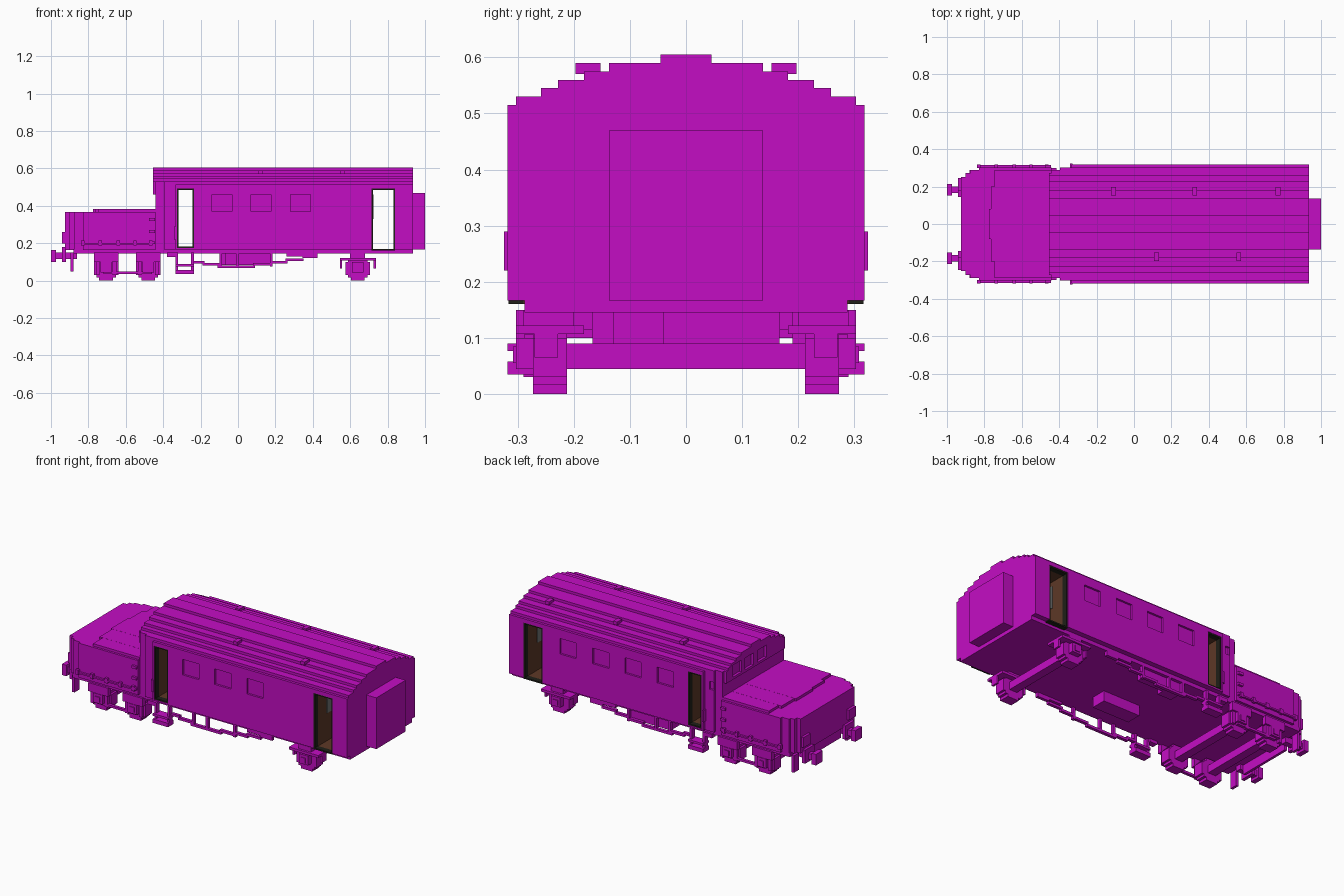
import bpy, bmesh

cube = bpy.data.objects.get("Cube")
if cube:
    bpy.data.objects.remove(cube, do_unlink=True)


def material(name, r, g, b):
    m = bpy.data.materials.new(name)
    m.use_nodes = True
    m.diffuse_color = (r, g, b, 1)
    m.node_tree.nodes["Principled BSDF"].inputs["Base Color"].default_value = (r, g, b, 1)
    return m


MAGENTA = material("magenta paint", 0.55, 0.004, 0.55)
BROWN = material("brown interior", 0.11, 0.04, 0.02)
DARK = material("dark door frame", 0.014, 0.014, 0.009)
GREY = material("grey fittings", 0.17, 0.18, 0.18)


def finish(name, bm, mat):
    bmesh.ops.recalc_face_normals(bm, faces=bm.faces)
    mesh = bpy.data.meshes.new(name)
    bm.to_mesh(mesh)
    bm.free()
    mesh.materials.append(mat)
    ob = bpy.data.objects.new(name, mesh)
    bpy.context.collection.objects.link(ob)
    return ob


def boxes(name, spans, mat=MAGENTA, mirror=False):
    """Boxes given as ((x0, x1), (y0, y1), (z0, z1)), optionally mirrored in y."""
    bm = bmesh.new()
    for xs, ys, zs in spans:
        for s in (1, -1) if mirror else (1,):
            verts = bmesh.ops.create_cube(bm, size=1)["verts"]
            for v in verts:
                v.co = (xs[v.co.x > 0], s * ys[v.co.y > 0], zs[v.co.z > 0])
    return finish(name, bm, mat)


def prism(name, points, offset, mat=MAGENTA):
    bm = bmesh.new()
    face = bm.faces.new([bm.verts.new(p) for p in points])
    extruded = bmesh.ops.extrude_face_region(bm, geom=[face])["geom"]
    bmesh.ops.translate(bm, vec=offset, verts=[g for g in extruded if isinstance(g, bmesh.types.BMVert)])
    return finish(name, bm, mat)


# Stepped cross-section: half width and top height of every layer
LAYERS = [(.288, .167), (.318, .515), (.303, .53), (.258, .545),
          (.228, .56), (.182, .575), (.137, .59), (.045, .605)]


def section(name, x0, x1, limit, bottom=.145):
    half, z = [], bottom
    for w, top in LAYERS:
        if top <= bottom:
            continue
        for p in ((min(w, limit), z), (min(w, limit), top)):
            if p not in half:
                half.append(p)
        z = top
    outline = half + [(-y, h) for y, h in reversed(half)]
    return prism(name, [(x0, y, h) for y, h in outline], (x1 - x0, 0, 0))


def cut(ob, spans, mirror=False):
    cutter = boxes("cutter", spans, MAGENTA, mirror)
    cutter.hide_render = True
    mod = ob.modifiers.new("openings", 'BOOLEAN')
    mod.operation = 'DIFFERENCE'
    mod.solver = 'EXACT'
    mod.object = cutter
    bpy.context.view_layer.objects.active = ob
    bpy.ops.object.modifier_apply(modifier=mod.name)
    bpy.data.objects.remove(cutter, do_unlink=True)


# Coach body with recessed windows and doorways running across
DOORS = [(-.325, -.235, .175, .492), (.715, .84, .16, .492)]
body = section("coach_body", -.335, .935, .318)
cut(body, [((x, x + .107), (.306, .4), (.37, .462)) for x in (-.14, .07, .28, .495)], True)
cut(body, [((a, b), (-.5, .5), (c, d)) for a, b, c, d in DOORS])

# Cab narrowing towards the front, with a window band over the hood
cab = section("cab_side", -.395, -.335, .303)
cut(cab, [((-.394, -.365), (.291, .4), (.415, .462))], True)
section("cab_front", -.44, -.395, .288)
band = section("cab_window_band", -.455, -.44, .273, .46)
cut(band, [((-.5, -.4), (y, y + .08), (.475, .545)) for y in (.02, .13)], True)

# Vestibule linings, partitions and door frames
t = .005
for i, (a, b, c, d) in enumerate(DOORS):
    tag = ("front", "rear")[i]
    boxes(tag + "_vestibule_lining", [
        ((a, a + t), (-.29, .29), (c, d)),
        ((b - t, b), (-.29, .29), (c, d)),
        ((a, b), (-.29, .29), (c, c + t)),
        ((a, b), (-.29, .29), (d - t, d))], BROWN)
    boxes(tag + "_door_frame", [
        ((a, a + .008), (.285, .316), (c, d)),
        ((b - .008, b), (.285, .316), (c, d)),
        ((a, b), (.285, .316), (c, c + .008)),
        ((a, b), (.285, .316), (d - .008, d))], DARK, True)
    panels = [((b - .009, b - t), (y, y + .07), (.33, .46)) for y in (.02, .13)]
    if i:
        panels += [((a + t, a + .009), y, z) for _, y, z in panels]
    boxes(tag + "_partition_panels", panels, GREY, True)

# Gangway at the rear and ventilators on the roof
boxes("gangway", [((.935, 1), (-.137, .137), (.167, .47))])
boxes("roof_ventilators",
      [((x - .013, x + .013), (.152, .197), (.57, .59)) for x in (-.11, .325, .77)] +
      [((x - .013, x + .013), (-.197, -.152), (.57, .59)) for x in (.12, .56)])

# Hood with a stepped nose and a raised rear deck
NOSE = [(-.44, .303), (-.83, .303), (-.83, .288), (-.875, .288), (-.875, .273),
        (-.9, .273), (-.9, .25), (-.925, .25)]
plan = NOSE + [(x, -y) for x, y in reversed(NOSE)]
prism("hood", [(x, y, .165) for x, y in plan], (0, 0, .203))
boxes("hood_sill", [((-.88, -.4), (-.288, .288), (.145, .17))])
boxes("hood_deck", [((x, -.44), (-y, y), (.36, z)) for x, y, z in
                    ((-.775, .08, .3835), (-.765, .2, .383), (-.745, .29, .3825))])

# Hood side rail, brackets, cab steps, handrails and nose lamps
boxes("hood_rail", [((-.84, -.46), (.3, .315), (.193, .202))] +
      [((x, x + .018), (.3, .318), (.187, .215)) for x in (-.84, -.745, -.65, -.56, -.475)], mirror=True)
boxes("cab_steps", [((-.475, -.445), (.29, .316), (z, z + .015)) for z in (.195, .255, .32)], mirror=True)
boxes("handrails", [((-.342, -.33), (.3, .324), (.22, .29))], mirror=True)
boxes("nose_lamps", [((-.94, -.92), (.18, .245), (.2, .26))], mirror=True)

# Buffers, buffer beam and guard irons
boxes("buffers", [((-1, -.972), (.152, .215), (.1, .165)),
                  ((-.975, -.86), (.167, .2), (.115, .15)),
                  ((-.94, -.92), (.145, .23), (.1, .18))], mirror=True)
boxes("buffer_beam", [((-.895, -.88), (-.167, .167), (.09, .15))])
boxes("guard_irons", [((-.895, -.88), (.225, .27), (.05, .15))], mirror=True)

# Wheels as stepped discs with their axles
for name, x in (("leading", -.705), ("middle", -.48), ("rear", .64)):
    boxes(name + "_wheels", [((x - r, x + r), (.212, .273), (lo, .13 - lo))
                             for r, lo in ((.065, .03), (.052, .016), (.037, 0))], mirror=True)
    boxes(name + "_axle", [((x - .025, x + .025), (-.212, .212), (.045, .09))])
    boxes(name + "_axle_boxes", [((x - .03, x + .03), (.27, .303), (.045, .1)),
                                 ((x - .015, x + .015), (.3, .308), (.055, .085))], mirror=True)

# Front bogie frame and rear spring hanger
boxes("bogie_frame", [((-.77, -.64), (.273, .3), (.1, .15)), ((-.545, -.415), (.273, .3), (.1, .15)),
                      ((-.72, -.46), (.273, .29), (.035, .048))] +
      [((x - .055, x - .035), (.273, .29), (.03, .11)) for x in (-.705, -.48)] +
      [((x + .035, x + .055), (.273, .29), (.03, .11)) for x in (-.705, -.48)], mirror=True)
boxes("rear_spring", [((.545, .737), (.182, .303), (.107, .122)),
                      ((.6, .68), (.2, .29), (.12, .15)),
                      ((.545, .557), (.228, .27), (.065, .11)),
                      ((.725, .737), (.228, .27), (.065, .11))], mirror=True)

# Boarding steps under the front doors
boxes("door_steps", [((-.335, -.235), (.265, .318), (.035, .058)),
                     ((-.335, -.235), (.265, .318), (.077, .09)),
                     ((-.335, -.32), (.275, .303), (.04, .15)),
                     ((-.25, -.235), (.275, .303), (.04, .15)),
                     ((-.38, -.33), (.265, .3), (.127, .15))], mirror=True)

# Stepped truss rod below the frame and equipment boxes
ROD = [(-.235, -.18, .092), (-.19, -.1, .08), (-.11, .09, .067),
       (.08, .18, .08), (.17, .265, .092), (.255, .35, .105), (.345, .425, .12)]
boxes("truss_rod", [((a, b), (.27, .288), (z, z + .014)) for a, b, z in ROD] +
      [((x, x + .015), (.27, .288), (.075, .15)) for x in (-.1, -.01, .17)] +
      [((.26, .425), (.27, .288), (.13, .147))], mirror=True)
boxes("equipment_boxes", [((-.07, .17), (-.13, -.04), (.085, .15)),
                          ((-.09, 0), (.19, .27), (.085, .15)),
                          ((0, .17), (.23, .27), (.085, .15))])
